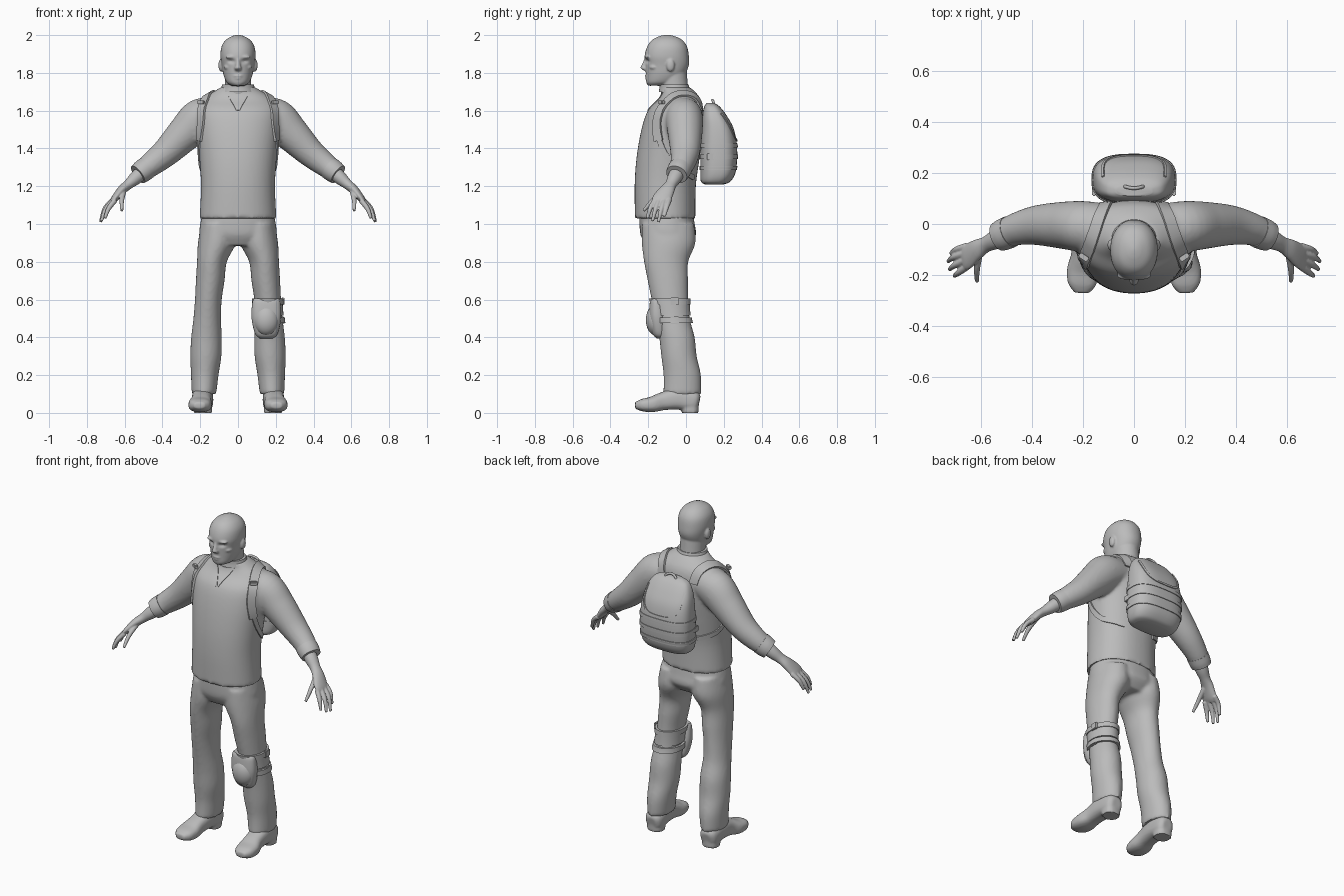
import bpy, bmesh, math
from mathutils import Vector, Matrix
from mathutils.bvhtree import BVHTree

if "Cube" in bpy.data.objects:
    bpy.data.objects.remove(bpy.data.objects["Cube"])

grey = bpy.data.materials.new("plain grey")
grey.use_nodes = True
grey.diffuse_color = (0.5, 0.5, 0.5, 1)
grey.node_tree.nodes["Principled BSDF"].inputs["Base Color"].default_value = (0.5, 0.5, 0.5, 1)

X, Y, Z = Vector((1, 0, 0)), Vector((0, 1, 0)), Vector((0, 0, 1))


def spline(rows, steps=5):
    """Smooth interpolation through rows of numbers."""
    rows = [Vector(r) for r in rows]
    out = []
    for i in range(len(rows) - 1):
        p0, p1, p2 = rows[max(i - 1, 0)], rows[i], rows[i + 1]
        p3 = rows[min(i + 2, len(rows) - 1)]
        for k in range(steps):
            t = k / steps
            out.append(p1 + (p2 - p0) * (t / 2)
                       + (p0 * 2 - p1 * 5 + p2 * 4 - p3) * (t * t / 2)
                       + (p1 * 3 - p0 - p2 * 3 + p3) * (t ** 3 / 2))
    return out + [rows[-1]]


def loft(bm, rows, axis=None, ref=Y, power=2, sides=32, steps=5):
    """Skin rings given as (x, y, z, radius across, radius along ref)."""
    rows = spline(rows, steps)
    rings = []
    for i, row in enumerate(rows):
        centre = row.resized_copy(3) if hasattr(row, "resized_copy") else Vector(row[:3])
        ahead, behind = rows[min(i + 1, len(rows) - 1)], rows[max(i - 1, 0)]
        t = axis or (Vector(ahead[:3]) - Vector(behind[:3])).normalized()
        b = (ref - t * ref.dot(t)).normalized()
        a = b.cross(t)
        ring = []
        for k in range(sides):
            c, s = math.cos(math.tau * k / sides), math.sin(math.tau * k / sides)
            u = math.copysign(abs(c) ** (2 / power), c) * max(row[3], 0.001)
            v = math.copysign(abs(s) ** (2 / power), s) * max(row[4], 0.001)
            ring.append(bm.verts.new(centre + a * u + b * v))
        rings.append(ring)
    for lo, hi in zip(rings, rings[1:]):
        for k in range(sides):
            n = (k + 1) % sides
            bm.faces.new((lo[k], lo[n], hi[n], hi[k]))
    bm.faces.new(rings[0])
    bm.faces.new(rings[-1])


def stack(bm, rows, x=0, **options):
    """Horizontal rings given as (centre y, z, half width, half depth)."""
    loft(bm, [(x, y, z, w, d) for y, z, w, d in rows], axis=Z, **options)


def blob(bm, centre, radii):
    bmesh.ops.create_icosphere(bm, subdivisions=3, radius=1,
                               matrix=Matrix.Translation(centre) @ Matrix.Diagonal((*radii, 1)))


def finish(name, bm, voxel=0, smooth=3):
    """Make the object; a voxel size fuses its pieces into one skin."""
    bmesh.ops.recalc_face_normals(bm, faces=bm.faces)
    mesh = bpy.data.meshes.new(name)
    bm.to_mesh(mesh)
    bm.free()
    obj = bpy.data.objects.new(name, mesh)
    bpy.context.collection.objects.link(obj)
    if voxel:
        fuse = obj.modifiers.new("fuse", "REMESH")
        fuse.mode, fuse.voxel_size = "VOXEL", voxel
        soft = obj.modifiers.new("soften", "SMOOTH")
        soft.iterations = smooth
        result = obj.evaluated_get(bpy.context.evaluated_depsgraph_get())
        obj.data = bpy.data.meshes.new_from_object(result)
        obj.modifiers.clear()
    obj.data.materials.clear()
    obj.data.materials.append(grey)
    bpy.ops.object.select_all(action="DESELECT")
    obj.select_set(True)
    bpy.context.view_layer.objects.active = obj
    bpy.ops.object.shade_smooth_by_angle(angle=math.radians(45))
    return obj


def strap(name, target, points, width, thick=0.006):
    """A flat band that follows the surface of target."""
    bm = bmesh.new()
    tree = BVHTree.FromPolygons([v.co for v in target.data.vertices],
                                [p.vertices for p in target.data.polygons])
    hits = [tree.find_nearest(p)[:2] for p in spline(points, 8)]
    rings = []
    for i, (p, n) in enumerate(hits):
        t = (hits[min(i + 1, len(hits) - 1)][0] - hits[max(i - 1, 0)][0]).normalized()
        side = n.cross(t).normalized() * width / 2
        rings.append([bm.verts.new(p + side * s + n * h)
                      for s, h in ((-1, -0.01), (1, -0.01), (1, thick), (-1, thick))])
    for lo, hi in zip(rings, rings[1:]):
        for k in range(4):
            bm.faces.new((lo[k], lo[k - 1], hi[k - 1], hi[k]))
    bm.faces.new(rings[0])
    bm.faces.new(rings[-1])
    return finish(name, bm)


def band(name, rows, low, high, grow, power=2):
    """A closed belt around a lofted shape, rows being (x, y, z, w, d)."""
    dense = spline(rows, 12)
    bm = bmesh.new()
    picks = [min(dense, key=lambda r: abs(r[2] - low - (high - low) * k / 4)) for k in range(5)]
    loft(bm, [(r[0], r[1], low + (high - low) * k / 4, r[3] + grow, r[4] + grow)
              for k, r in enumerate(picks)], axis=Z, power=power, sides=48, steps=1)
    return finish(name, bm)


def box(name, centre, size, turn=0):
    bm = bmesh.new()
    bmesh.ops.create_cube(bm, size=1, matrix=Matrix.Translation(centre)
                          @ Matrix.Rotation(turn, 4, "Z") @ Matrix.Diagonal((*size, 1)))
    bmesh.ops.bevel(bm, geom=bm.edges[:], offset=0.003, segments=2, affect="EDGES")
    return finish(name, bm)


# Shirt with both sleeves
sleeve = [(.12, -.02, 1.58, .09, .1), (.2, -.01, 1.555, .108, .1), (.28, -.005, 1.48, .095, .092),
          (.38, -.005, 1.38, .076, .078), (.46, -.02, 1.315, .064, .064), (.52, -.045, 1.27, .053, .056)]
bm = bmesh.new()
stack(bm, [(-.11, 1.03, .203, .16), (-.11, 1.2, .196, .162), (-.095, 1.35, .205, .167),
           (-.073, 1.5, .22, .163), (-.055, 1.6, .222, .147), (-.034, 1.66, .19, .112),
           (-.04, 1.7, .13, .088), (-.06, 1.725, .088, .078)], power=2.2, sides=48)
for s in (1, -1):
    loft(bm, [(x * s, *rest) for x, *rest in sleeve])
shirt = finish("shirt", bm, 0.01, 4)

# Collar and neck opening
bm = bmesh.new()
stack(bm, [(-.056, 1.7, .098, .088), (-.061, 1.72, .089, .08), (-.064, 1.738, .084, .077)])
finish("collar", bm)
for s, side in ((1, "left"), (-1, "right")):
    strap(side + "_placket", shirt, [(.06 * s, -.13, 1.7), (.03 * s, -.17, 1.66), (.004 * s, -.2, 1.6)], .01, .004)

# Head and neck
bm = bmesh.new()
stack(bm, [(-.05, 1.64, .075, .075), (-.062, 1.72, .07, .074), (-.075, 1.82, .07, .078)])
stack(bm, [(-.148, 1.732, .034, .05), (-.13, 1.75, .06, .08), (-.11, 1.79, .077, .102),
           (-.1, 1.84, .086, .115), (-.102, 1.89, .093, .117), (-.1, 1.94, .087, .105),
           (-.1, 1.975, .064, .079), (-.1, 1.995, .03, .038), (-.1, 2.002, .004, .004)], power=2.15, sides=48)
stack(bm, [(-.205, 1.885, .011, .012), (-.216, 1.84, .014, .02), (-.217, 1.825, .02, .024),
           (-.207, 1.811, .016, .014)], sides=16)
for s in (1, -1):
    blob(bm, (.033 * s, -.202, 1.884), (.034, .017, .01))
    blob(bm, (.05 * s, -.165, 1.83), (.026, .03, .016))
    blob(bm, (.09 * s, -.082, 1.84), (.014, .022, .034))
blob(bm, (0, -.204, 1.784), (.028, .014, .006))
blob(bm, (0, -.202, 1.771), (.025, .014, .007))
blob(bm, (0, -.19, 1.745), (.024, .018, .014))
head = finish("head", bm, 0.005, 4)
for v in head.data.vertices:
    if v.co.y < -.12:
        for s in (1, -1):
            gap = (v.co.x - .035 * s) ** 2 / .0004 + (v.co.z - 1.862) ** 2 / .00012
            v.co.y += .011 * math.exp(-gap)
for s, side in ((1, "left"), (-1, "right")):
    bm = bmesh.new()
    blob(bm, (.035 * s, -.186, 1.862), (.015, .013, .009))
    finish(side + "_eye", bm)

# Hands with forearms, and rolled cuffs
fingers = [((.655, -.088, 1.13), (.695, -.1, 1.095), (.717, -.115, 1.04)),
           ((.662, -.115, 1.125), (.706, -.13, 1.08), (.728, -.146, 1.01)),
           ((.66, -.142, 1.125), (.702, -.162, 1.075), (.723, -.178, 1.015)),
           ((.652, -.165, 1.125), (.686, -.19, 1.08), (.704, -.204, 1.03)),
           ((.605, -.11, 1.175), (.615, -.175, 1.125), (.615, -.225, 1.07))]
palm = [(.48, -.03, 1.3, .04, .042), (.54, -.06, 1.245, .036, .038), (.58, -.08, 1.21, .027, .031),
        (.615, -.1, 1.18, .024, .04), (.652, -.127, 1.135, .019, .05), (.668, -.135, 1.115, .012, .046)]
for s, side in ((1, "left"), (-1, "right")):
    bm = bmesh.new()
    loft(bm, [(x * s, *rest) for x, *rest in palm])
    for joints in fingers:
        loft(bm, [(p[0] * s, p[1], p[2], r, r) for p, r in zip(joints, (.015, .0125, .008))], sides=12)
    finish(side + "_hand", bm, 0.004, 3)
    bm = bmesh.new()
    loft(bm, [(.485 * s, -.03, 1.296, .061, .063), (.51 * s, -.041, 1.277, .06, .062),
              (.53 * s, -.05, 1.262, .055, .058)])
    finish(side + "_cuff", bm)

# Trousers
leg = [(.105, -.095, 1, .09, .138), (.112, -.092, .9, .1, .142), (.138, -.105, .8, .079, .117),
       (.147, -.096, .7, .076, .107), (.157, -.085, .6, .071, .097), (.163, -.07, .5, .073, .09),
       (.167, -.048, .4, .081, .094), (.17, -.037, .3, .082, .094), (.176, -.02, .2, .073, .099),
       (.18, -.02, .1, .065, .1)]
bm = bmesh.new()
stack(bm, [(-.105, 1.07, .185, .14), (-.1, 1, .2, .146), (-.094, .94, .203, .146), (-.1, .885, .16, .11)],
      power=2.2, sides=48)
for s in (1, -1):
    loft(bm, [(x * s, *rest) for x, *rest in leg], axis=Z)
finish("trousers", bm, 0.01, 4)

# Boots
boot = [(.185, .07, .055, .03, .035), (.185, .045, .06, .052, .055), (.188, -.04, .075, .056, .058),
        (.193, -.12, .062, .053, .048), (.2, -.18, .045, .062, .041), (.203, -.235, .041, .055, .032),
        (.205, -.27, .039, .028, .016)]
for s, side in ((1, "left"), (-1, "right")):
    bm = bmesh.new()
    loft(bm, [(x * s, *rest) for x, *rest in boot], ref=Z, power=2.6)
    stack(bm, [(.022, 0, .048, .044), (.022, .05, .05, .046)], x=.186 * s, power=2.6)
    stack(bm, [(-.02, .05, .05, .075), (-.02, .16, .055, .085)], x=.183 * s)
    finish(side + "_boot", bm, 0.007, 2)

# Knee guard on the left leg
band("knee_wrap", leg, .515, .585, .007)
band("upper_knee_strap", leg, .575, .605, .012)
band("lower_knee_strap", leg, .475, .505, .012)
bm = bmesh.new()
stack(bm, [(-.135, .395, .035, .02), (-.14, .42, .06, .037), (-.15, .5, .078, .045),
           (-.155, .58, .075, .037), (-.155, .605, .066, .028)], x=.15, power=2.5)
finish("knee_pad_base", bm)
bm = bmesh.new()
blob(bm, (.15, -.158, .492), (.068, .055, .083))
finish("knee_cap", bm)
for z in (.59, .49):
    box("knee_buckle", (.237, -.06, z), (.016, .045, .04))

# Backpack
pack = [(.15, 1.21, .11, .05), (.157, 1.225, .142, .078), (.17, 1.28, .16, .094), (.174, 1.4, .162, .097),
        (.168, 1.5, .155, .086), (.152, 1.57, .14, .066), (.138, 1.62, .112, .042), (.13, 1.64, .07, .02)]
rows = [(0, *row) for row in pack]
bm = bmesh.new()
stack(bm, pack, power=2.8, sides=64)
backpack = finish("backpack", bm)
for z in (1.285, 1.345, 1.405):
    band("pack_band", rows, z, z + .022, .004, 2.8)
strap("flap_edge", backpack, [(-.125, .19, 1.59), (-.12, .25, 1.5), (-.08, .28, 1.455), (0, .29, 1.445),
                              (.08, .28, 1.455), (.12, .25, 1.5), (.125, .19, 1.59)], .012, .005)
for s in (1, -1):
    box("pack_buckle", (.157 * s, .13, 1.356), (.014, .04, .035))
bm = bmesh.new()
loft(bm, [(-.04, .15, 1.62, .007, .007), (-.03, .145, 1.645, .007, .007), (0, .14, 1.656, .007, .007),
          (.03, .145, 1.645, .007, .007), (.04, .15, 1.62, .007, .007)], sides=10)
finish("carry_handle", bm)

# Shoulder straps
for s, side in ((1, "left"), (-1, "right")):
    strap(side + "_shoulder_strap", shirt,
          [(.11 * s, .1, 1.6), (.13 * s, .06, 1.68), (.16 * s, -.03, 1.7), (.19 * s, -.11, 1.66),
           (.205 * s, -.16, 1.55), (.215 * s, -.15, 1.44)], .05, .01)
    strap(side + "_lower_strap", shirt,
          [(.215 * s, -.15, 1.46), (.215 * s, -.11, 1.37), (.21 * s, -.04, 1.29), (.16 * s, .06, 1.25),
           (.12 * s, .09, 1.24)], .028, .007)
    box(side + "_strap_buckle", (.197 * s, -.13, 1.645), (.04, .02, .02), .6 * s)
